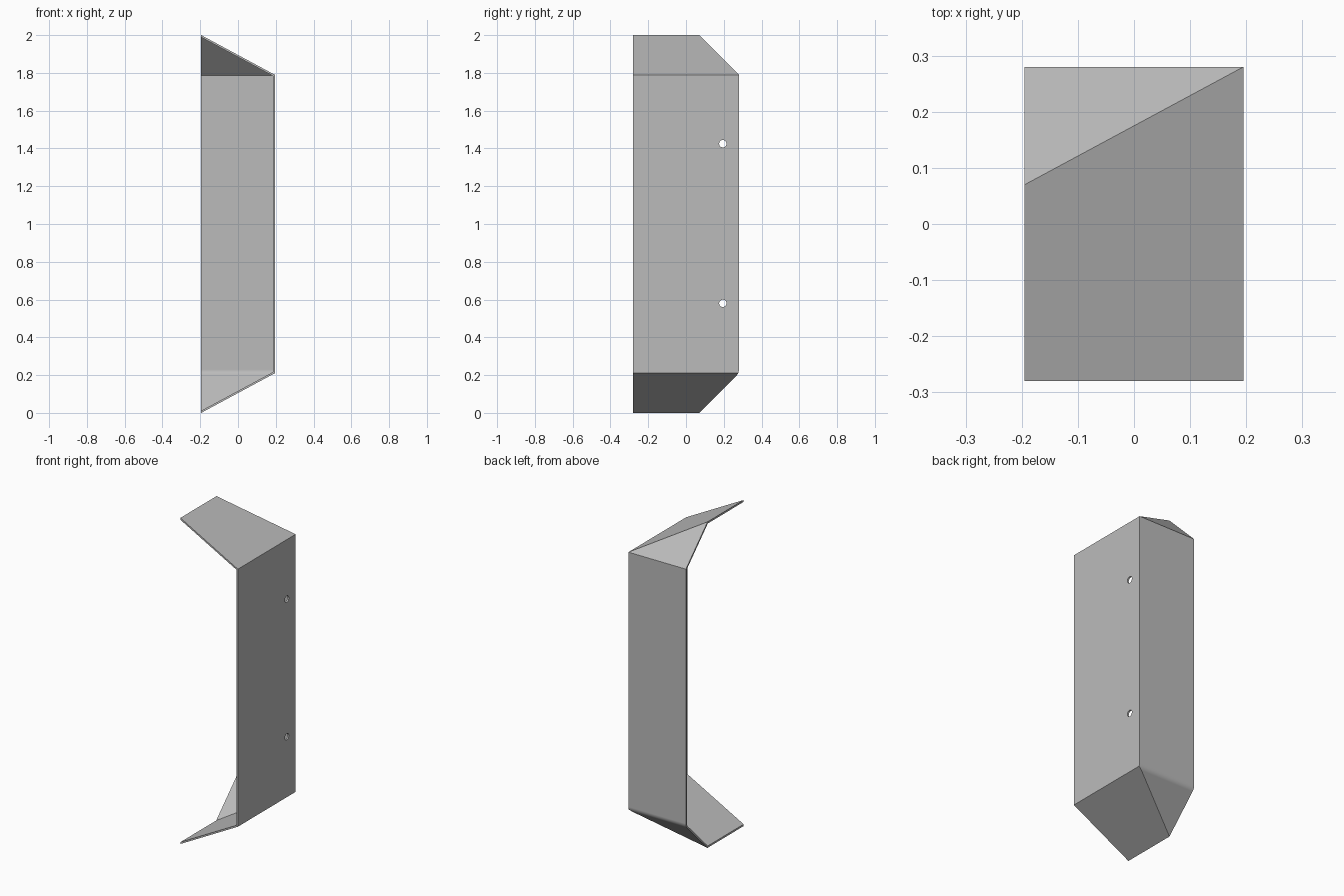
import bpy, bmesh, math
from mathutils import Vector

cube = bpy.data.objects.get("Cube")
if cube:
    bpy.data.objects.remove(cube, do_unlink=True)

HALF_X, HALF_Y, HEIGHT = 0.195, 0.28, 2.0
RISE = 0.21            # height of each sloped end
WALL = 0.01            # sheet thickness
BEND = 0.045           # radius of the rounded lower back bend

grey = bpy.data.materials.new("light grey metal")
grey.use_nodes = True
colour = (0.5, 0.5, 0.5, 1)
grey.diffuse_color = colour
grey.node_tree.nodes["Principled BSDF"].inputs["Base Color"].default_value = colour


def new_object(name, bm):
    bmesh.ops.recalc_face_normals(bm, faces=bm.faces)
    mesh = bpy.data.meshes.new(name)
    bm.to_mesh(mesh)
    bm.free()
    mesh.materials.append(grey)
    obj = bpy.data.objects.new(name, mesh)
    bpy.context.collection.objects.link(obj)
    return obj


def hull(name, inset, extra):
    """Solid with sloped ends, inset on the closed sides, extended by extra on the open ones."""
    # Side outline: 45 degree back corners, the lower one rounded
    back = HALF_Y - inset
    shift = inset * math.tan(math.pi / 8)
    low, high = RISE + shift, HEIGHT - RISE - shift
    radius = BEND - inset
    centre = Vector((back - radius, low + radius * math.tan(math.pi / 8)))
    outline = [(-HALF_Y - extra, low - 0.5), (back - 0.5, low - 0.5)]
    for i in range(7):
        a = -math.pi / 4 * (1 - i / 6)
        outline.append((centre.x + radius * math.cos(a), centre.y + radius * math.sin(a)))
    outline += [(back, high), (back - 0.5, high + 0.5), (-HALF_Y - extra, high + 0.5)]

    bm = bmesh.new()
    x0, x1 = -HALF_X - extra, HALF_X - inset
    face = bm.faces.new([bm.verts.new((x0, y, z)) for y, z in outline])
    out = bmesh.ops.extrude_face_region(bm, geom=[face])
    bmesh.ops.translate(bm, vec=(x1 - x0, 0, 0),
                        verts=[v for v in out["geom"] if isinstance(v, bmesh.types.BMVert)])

    # Trim both ends along the sloping flaps
    for sign in (1, -1):
        normal = Vector((RISE, 0, sign * 2 * HALF_X)).normalized()
        point = Vector((HALF_X, 0, HEIGHT / 2 + sign * (HEIGHT / 2 - RISE))) - normal * inset
        cut = bmesh.ops.bisect_plane(bm, geom=bm.verts[:] + bm.edges[:] + bm.faces[:],
                                     plane_co=point, plane_no=normal, clear_outer=True)
        edges = [e for e in cut["geom_cut"] if isinstance(e, bmesh.types.BMEdge)]
        bmesh.ops.contextual_create(bm, geom=edges)
    return new_object(name, bm)


def subtract(target, cutter):
    mod = target.modifiers.new("cut", 'BOOLEAN')
    mod.operation, mod.solver, mod.object = 'DIFFERENCE', 'EXACT', cutter
    bpy.context.view_layer.objects.active = target
    bpy.ops.object.modifier_apply(modifier=mod.name)
    bpy.data.objects.remove(cutter, do_unlink=True)


# Folded sheet cover, open at the front and on one side
cover = hull("folded_cover", 0, 0)
subtract(cover, hull("hollow", WALL, 0.1))

# Two screw holes through the side wall
for z in (0.58, 1.425):
    bpy.ops.mesh.primitive_cylinder_add(vertices=12, radius=0.02, depth=0.1,
                                        location=(HALF_X, 0.195, z),
                                        rotation=(0, math.pi / 2, 0))
    subtract(cover, bpy.context.object)

# Smooth only the rounded bend
bpy.ops.object.select_all(action='DESELECT')
cover.select_set(True)
bpy.context.view_layer.objects.active = cover
bpy.ops.object.shade_smooth_by_angle(angle=math.radians(25))
cover.modifiers.new("flat wall normals", 'WEIGHTED_NORMAL').keep_sharp = True
